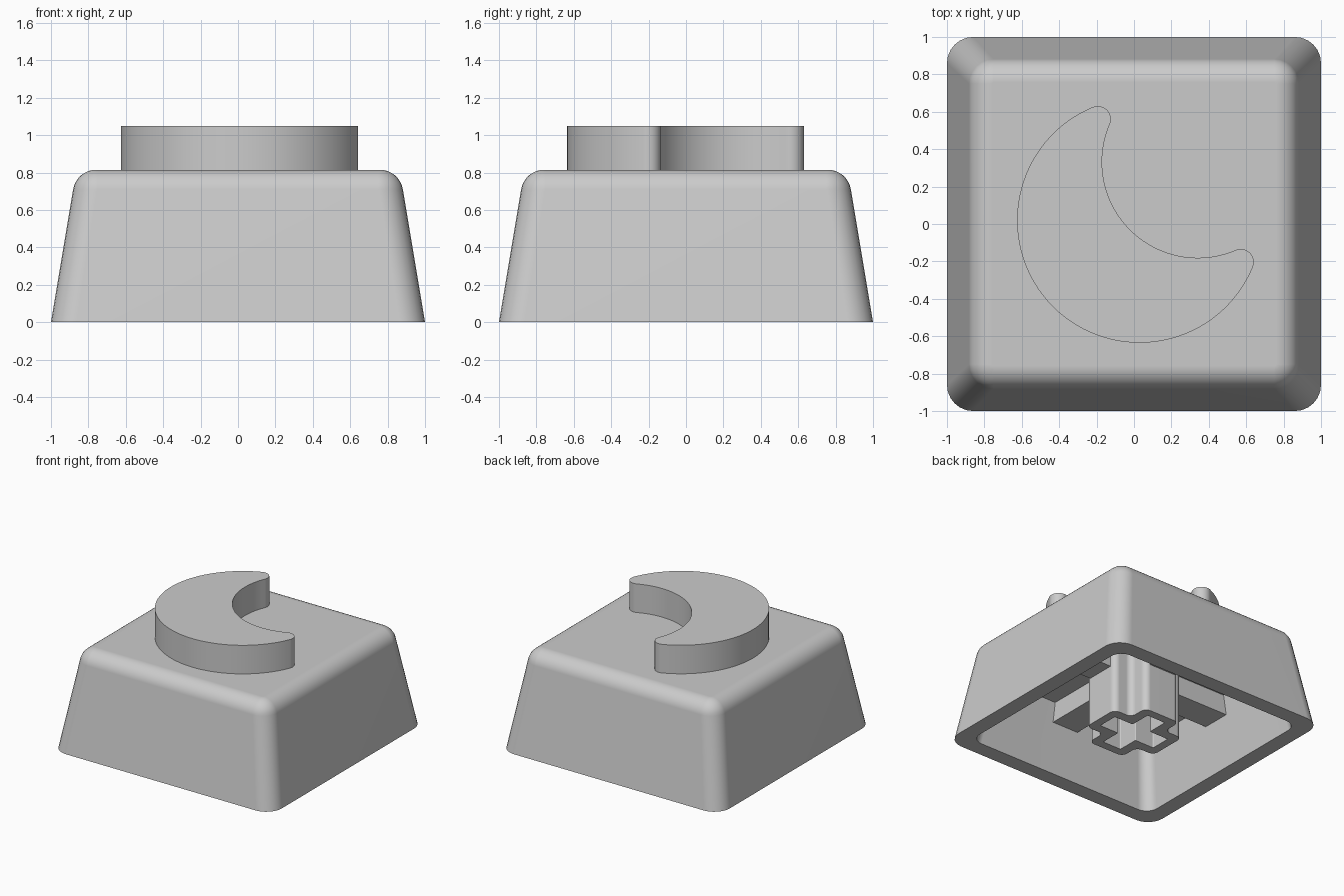
import bpy, bmesh
from math import sin, cos, atan, atan2, pi, radians, sqrt
from mathutils import Vector

if "Cube" in bpy.data.objects:
    bpy.data.objects.remove(bpy.data.objects["Cube"])

grey = bpy.data.materials.new("plain_grey")
grey.use_nodes = True
colour = (0.6, 0.6, 0.6, 1)
grey.diffuse_color = colour
grey.node_tree.nodes["Principled BSDF"].inputs["Base Color"].default_value = colour


def rounded(corners, r, steps=6):
    """Outline with each right-angled corner rounded by r."""
    pts = [Vector(c) for c in corners]
    out = []
    for i, p in enumerate(pts):
        back = (pts[i - 1] - p).normalized()
        ahead = (pts[(i + 1) % len(pts)] - p).normalized()
        mid = p + r * (back + ahead)
        for k in range(steps + 1):
            a = pi / 2 * k / steps
            out.append(mid - r * (ahead * cos(a) + back * sin(a)))
    return out


def square(h, r):
    return rounded([(-h, -h), (h, -h), (h, h), (-h, h)], r)


def plus(l, w, r):
    return rounded([(l, -w), (l, w), (w, w), (w, l), (-w, l), (-w, w),
                    (-l, w), (-l, -w), (-w, -w), (-w, -l), (w, -l), (w, -w)], r)


def stack(name, loops):
    """Skin a series of (outline, height) loops and cap both ends."""
    bm = bmesh.new()
    rings = [[bm.verts.new((p[0], p[1], z)) for p in pts] for pts, z in loops]
    for a, b in zip(rings, rings[1:]):
        for i in range(len(a)):
            bm.faces.new((a[i - 1], a[i], b[i], b[i - 1]))
    bm.faces.new(rings[0][::-1])
    bm.faces.new(rings[-1])
    bmesh.ops.recalc_face_normals(bm, faces=bm.faces)
    mesh = bpy.data.meshes.new(name)
    bm.to_mesh(mesh)
    bm.free()
    mesh.materials.append(grey)
    obj = bpy.data.objects.new(name, mesh)
    bpy.context.collection.objects.link(obj)
    bpy.ops.object.select_all(action="DESELECT")
    obj.select_set(True)
    bpy.context.view_layer.objects.active = obj
    bpy.ops.object.shade_smooth_by_angle(angle=radians(30))
    obj.modifiers.new("flat_face_shading", "WEIGHTED_NORMAL").keep_sharp = True
    return obj


# Hollow cap: ceiling, inner wall, rim, sloped outer wall, rolled top edge
slope, top, fillet = 1 / 6, 0.815, 0.125
tilt = atan(slope)
zc = top - fillet
xc = 1 - zc * slope - fillet / cos(tilt)
loops = [(square(0.78, 0.09), 0.56), (square(0.87, 0.1), 0), (square(1, 0.14), 0)]
for k in range(9):
    a = tilt + (pi / 2 - tilt) * k / 8
    h = xc + fillet * cos(a)
    loops.append((square(h, h - xc + 0.008), zc + fillet * sin(a)))
stack("cap_shell", loops)

# Crescent: outer arc, rounded tip, inner arc, rounded tip
R, r, t, d = 0.655, 0.512, 0.07, 0.44
along = ((R - t) ** 2 - (r + t) ** 2 + d * d) / (2 * d)
side = sqrt((R - t) ** 2 - along ** 2)
out_a = atan2(side, along)
in_a = atan2(side, along - d)


def arc(cx, cy, rad, a0, a1, n):
    return [(cx + rad * cos(a0 + (a1 - a0) * k / n),
             cy + rad * sin(a0 + (a1 - a0) * k / n)) for k in range(n)]


shape = arc(0, 0, R, out_a, 2 * pi - out_a, 64)
shape += arc(along, -side, t, -out_a, pi - in_a, 12)
shape += arc(d, 0, r, 2 * pi - in_a, in_a, 40)
shape += arc(along, side, t, in_a - pi, out_a, 12)
q = sqrt(0.5)
shape = [(0.03 + q * (u - v), 0.02 + q * (u + v)) for u, v in shape]
stack("crescent", [(shape, 0.8), (shape, 1.05)])

# Stem with a cross-shaped socket
socket, sleeve = plus(0.26, 0.085, 0.008), plus(0.33, 0.165, 0.05)
stack("stem", [(socket, 0.45), (socket, 0), (sleeve, 0), (sleeve, 0.6)])

# Crossed ribs under the ceiling
ribs = plus(0.84, 0.12, 0.004)
stack("ribs", [(ribs, 0.4), (ribs, 0.6)])
